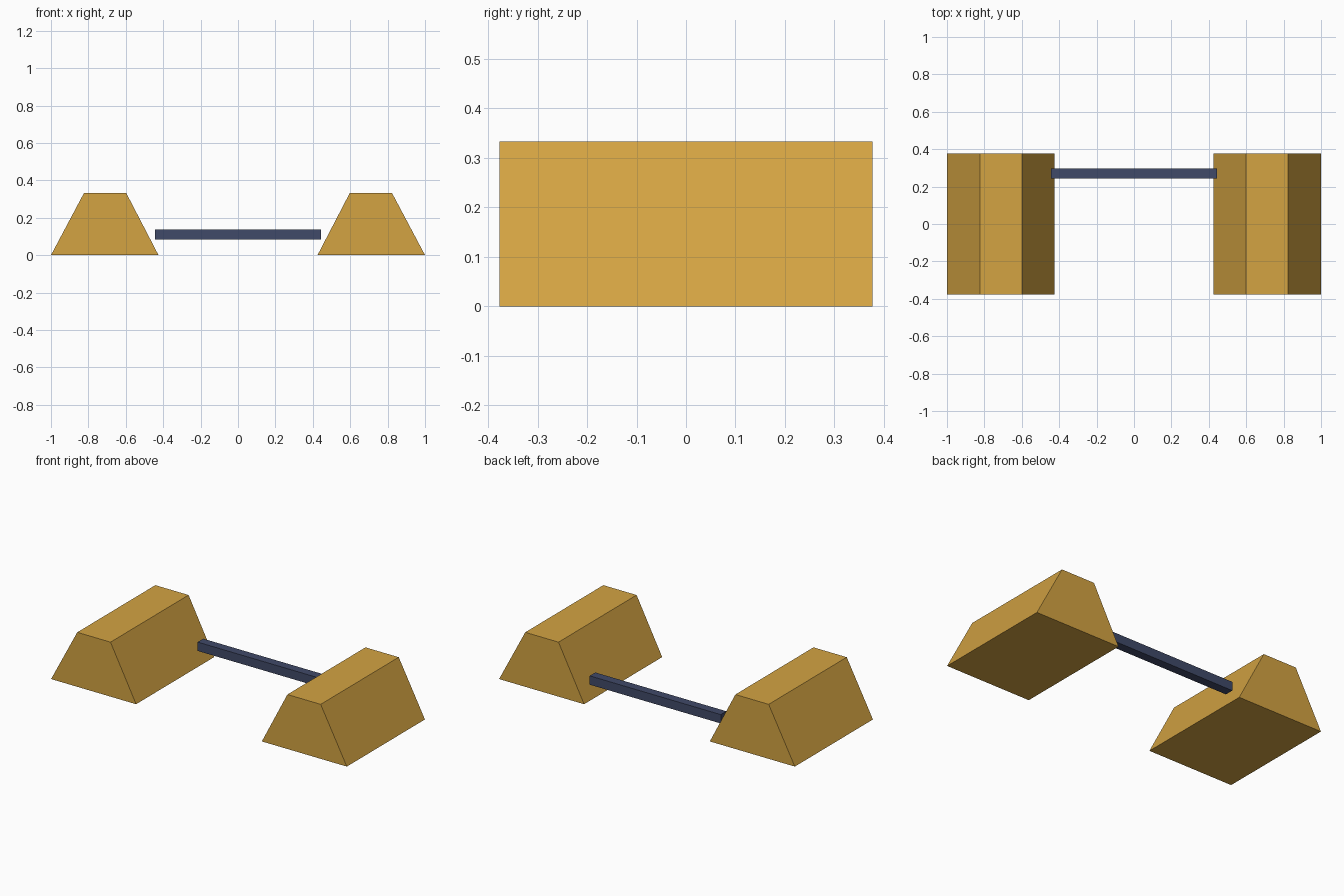
import bpy, bmesh

cube = bpy.data.objects.get("Cube")
if cube:
    bpy.data.objects.remove(cube, do_unlink=True)


def material(name, rgb):
    mat = bpy.data.materials.new(name)
    mat.use_nodes = True
    mat.diffuse_color = (*rgb, 1)
    mat.node_tree.nodes["Principled BSDF"].inputs["Base Color"].default_value = (*rgb, 1)
    return mat


def extruded(name, profile, y0, y1, mat):
    """Extrude an (x, z) profile from y0 back to y1."""
    bm = bmesh.new()
    face = bm.faces.new([bm.verts.new((x, y0, z)) for x, z in profile])
    result = bmesh.ops.extrude_face_region(bm, geom=[face], use_keep_orig=True)
    verts = [v for v in result["geom"] if isinstance(v, bmesh.types.BMVert)]
    bmesh.ops.translate(bm, verts=verts, vec=(0, y1 - y0, 0))
    bmesh.ops.recalc_face_normals(bm, faces=bm.faces)
    mesh = bpy.data.meshes.new(name)
    bm.to_mesh(mesh)
    bm.free()
    mesh.materials.append(mat)
    obj = bpy.data.objects.new(name, mesh)
    bpy.context.collection.objects.link(obj)
    return obj


ochre = material("ochre_yellow", (0.655, 0.367, 0.055))
navy = material("slate_navy", (0.051, 0.067, 0.138))

# Tapered blocks, one on each side
for side, sx in (("left", 1), ("right", -1)):
    profile = [(0.425 * sx, 0), (1.0 * sx, 0), (0.823 * sx, 0.333), (0.598 * sx, 0.333)]
    extruded(side + "_block", profile, -0.377, 0.377, ochre)

# Square crossbar between the blocks, near the back
extruded("crossbar", [(-0.443, 0.084), (0.443, 0.084), (0.443, 0.138), (-0.443, 0.138)],
         0.243, 0.297, navy)
